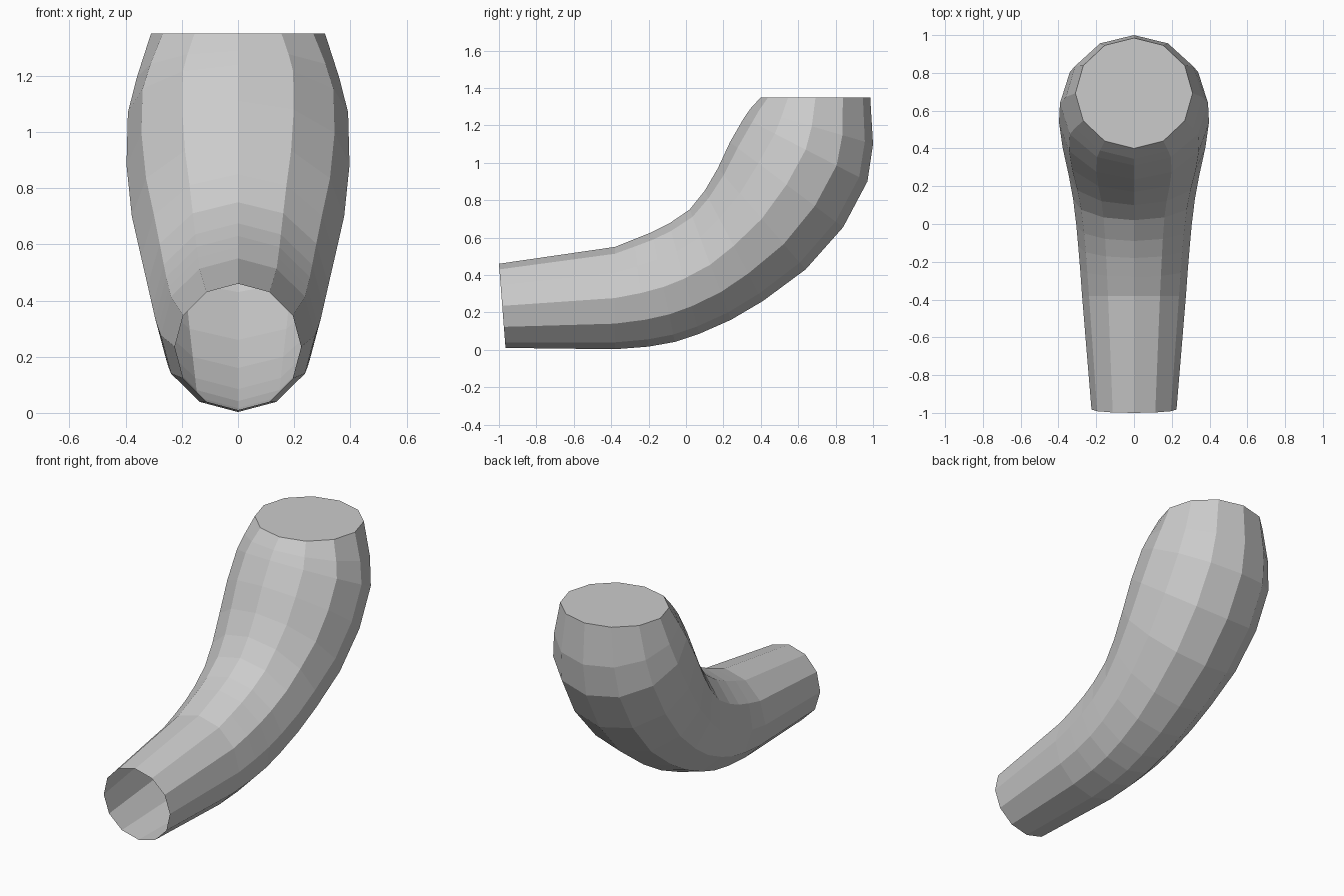
import bpy, bmesh
from math import sin, cos, pi
from mathutils import Vector

if "Cube" in bpy.data.objects:
    bpy.data.objects.remove(bpy.data.objects["Cube"])

SIDES = 12
# Stations along the bend: inner y, inner z, outer y, outer z, half width
STATIONS = [
    (-1.00, 0.46, -0.965, 0.010, 0.225),
    (-0.38, 0.55, -0.38, 0.003, 0.275),
    (-0.28, 0.59, -0.20, 0.017, 0.285),
    (-0.18, 0.63, -0.06, 0.042, 0.295),
    (-0.09, 0.675, 0.07, 0.085, 0.305),
    (0.02, 0.75, 0.24, 0.16, 0.322),
    (0.10, 0.85, 0.41, 0.26, 0.345),
    (0.17, 0.97, 0.64, 0.43, 0.378),
    (0.235, 1.11, 0.84, 0.655, 0.397),
    (0.31, 1.24, 0.97, 0.90, 0.392),
    (0.345, 1.29, 1.00, 1.10, 0.36),
    (0.40, 1.35, 0.985, 1.35, 0.31),
]

bm = bmesh.new()


def ring(iy, iz, oy, oz, w):
    # Twelve-sided oval spanning the inner and outer points
    inner, outer = Vector((0, iy, iz)), Vector((0, oy, oz))
    mid, half = (inner + outer) / 2, (inner - outer) / 2
    side = Vector((w, 0, 0))
    angles = [2 * pi * i / SIDES for i in range(SIDES)]
    return [bm.verts.new(mid + half * cos(a) + side * sin(a)) for a in angles]


# Tube wall, open at the front end
rings = [ring(*s) for s in STATIONS]
for a, b in zip(rings, rings[1:]):
    for i in range(SIDES):
        j = (i + 1) % SIDES
        bm.faces.new((a[i], a[j], b[j], b[i]))

# Flat cap on the upper end
bm.faces.new(rings[-1])
bmesh.ops.recalc_face_normals(bm, faces=bm.faces)

mesh = bpy.data.meshes.new("bent_tube")
bm.to_mesh(mesh)
bm.free()
bpy.context.collection.objects.link(bpy.data.objects.new("bent_tube", mesh))
